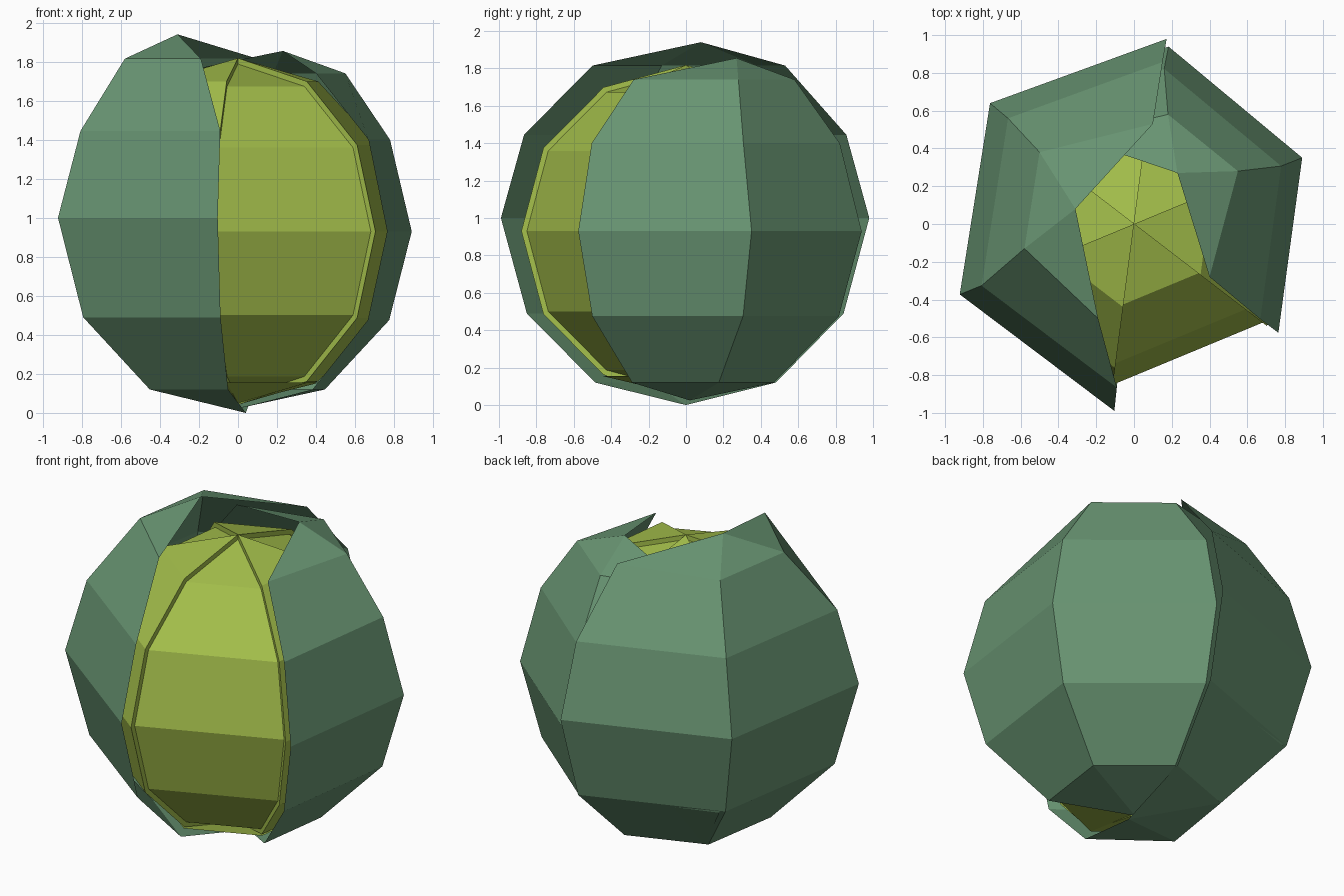
import bpy, bmesh
from math import sin, cos, radians

if "Cube" in bpy.data.objects:
    bpy.data.objects.remove(bpy.data.objects["Cube"])


def material(name, color):
    m = bpy.data.materials.new(name)
    m.diffuse_color = (*color, 1)
    m.use_nodes = True
    m.node_tree.nodes["Principled BSDF"].inputs["Base Color"].default_value = m.diffuse_color
    return m


green = material("leaf_green", (0.14, 0.30, 0.17))
lime = material("heart_lime", (0.37, 0.52, 0.07))


def make_object(name, bm, mat):
    me = bpy.data.meshes.new(name)
    bm.to_mesh(me)
    bm.free()
    ob = bpy.data.objects.new(name, me)
    bpy.context.collection.objects.link(ob)
    me.materials.append(mat)
    return ob


def polar(r, a, z):
    return (r * cos(radians(a)), r * sin(radians(a)), z)


def skin(bm, bottom, rings, top, closed=False):
    """Skin stacked rings and fan them to a bottom and a top point."""
    lo, hi = bm.verts.new(bottom), bm.verts.new(top)
    grid = [[bm.verts.new(p) for p in ring] for ring in rings]
    n = len(grid[0])
    for i in range(n if closed else n - 1):
        j = (i + 1) % n
        bm.faces.new((lo, grid[0][j], grid[0][i]))
        for a, b in zip(grid, grid[1:]):
            bm.faces.new((a[i], a[j], b[j], b[i]))
        bm.faces.new((grid[-1][i], grid[-1][j], hi))


# Outer wrapping leaves: thin open sheets, tips bent outward
def leaf(name, angles, r, profile, lip, lip_z, bottom, tip):
    rings = [[polar(r * k, a, z) for a in angles] for k, z in profile]
    rings.append([(x, y, lip_z) for x, y in lip])
    bm = bmesh.new()
    skin(bm, bottom, rings, tip)
    make_object(name, bm, green)


leaf("outer_leaf_left", (80, 140, 202, 264), 0.995,
     ((0.49, 0.12), (0.86, 0.49), (1.0, 1.0), (0.875, 1.445)),
     ((0.10, 0.53), (-0.50, 0.38), (-0.58, -0.13), (-0.19, -0.50)), 1.815,
     (0.04, 0, 0), (-0.31, 0.08, 1.94))
leaf("outer_leaf_right", (-37, 21.5, 79, 138), 0.957,
     ((0.50, 0.12), (0.87, 0.475), (1.0, 0.93), (0.875, 1.40)),
     ((0.40, -0.28), (0.55, 0.28), (0.18, 0.58), (-0.33, 0.46)), 1.74,
     (0.01, 0.02, 0.025), (0.23, 0.27, 1.855))

# Inner heart: six-sided ball with three raised wedges over it
ZC = 0.93
HEX = [-37.5 + 60 * i for i in range(6)]


def ball_rings(r, angles):
    return [[polar(r * cos(radians(e)), a, ZC + r * sin(radians(e))) for a in angles]
            for e in (-60, -30, 0, 30, 60)]


def ball_part(name, r, angles, closed):
    bm = bmesh.new()
    skin(bm, (0, 0, ZC - r), ball_rings(r, angles), (0, 0, ZC + r), closed)
    return make_object(name, bm, lime)


ball_part("heart", 0.858, HEX, True)
for k in range(3):
    wedge = ball_part(f"heart_wedge_{k + 1}", 0.888, HEX[2 * k:2 * k + 2], False)
    # Side walls of the wedge down to the vertical axis
    bm = bmesh.new()
    bm.from_mesh(wedge.data)
    bmesh.ops.holes_fill(bm, edges=[e for e in bm.edges if e.is_boundary], sides=0)
    bm.clear()
    r, pair = 0.888, HEX[2 * k:2 * k + 2]
    skin(bm, (0, 0, ZC - r), ball_rings(r, pair), (0, 0, ZC + r))
    bm.verts.ensure_lookup_table()
    lo, hi = bm.verts[0], bm.verts[1]
    for side in (0, 1):
        col = [bm.verts[2 + 2 * i + side] for i in range(5)]
        loop = [lo, *col, hi]
        bm.faces.new(loop if side else loop[::-1])
    bmesh.ops.recalc_face_normals(bm, faces=bm.faces)
    bm.to_mesh(wedge.data)
    bm.free()
# Ledge under the front of the heart
bm = bmesh.new()
lo = bm.verts.new((0, 0, 0.05))
ring = [bm.verts.new(polar(0.45, a, 0.155)) for a in HEX]
for i in range(6):
    bm.faces.new((lo, ring[(i + 1) % 6], ring[i]))
make_object("heart_base", bm, lime)
